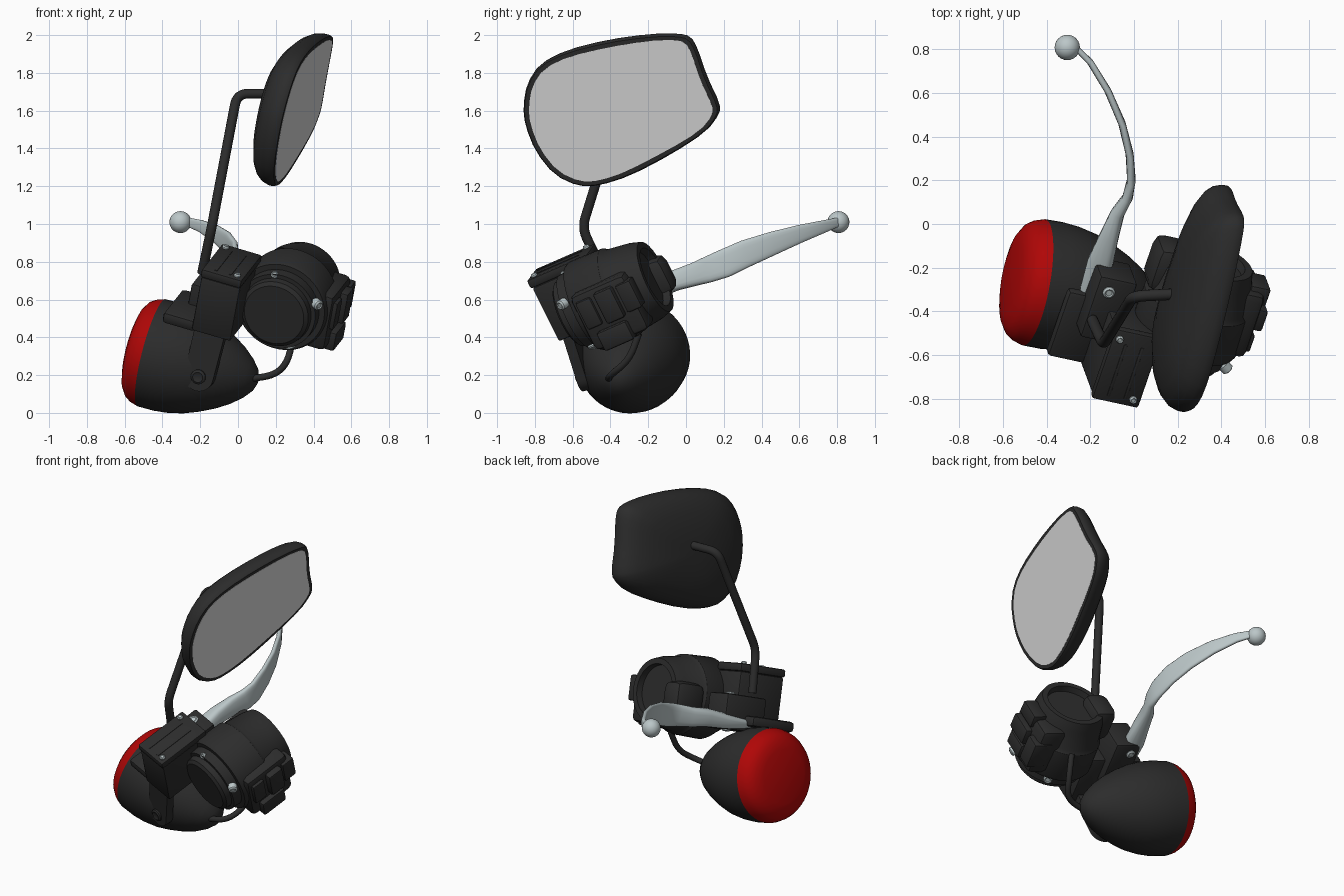
import bpy, bmesh, math
from mathutils import Vector, Matrix

if "Cube" in bpy.data.objects:
    bpy.data.objects.remove(bpy.data.objects["Cube"])


def material(name, r, g, b):
    m = bpy.data.materials.new(name)
    m.use_nodes = True
    m.diffuse_color = (r, g, b, 1)
    m.node_tree.nodes["Principled BSDF"].inputs["Base Color"].default_value = (r, g, b, 1)
    return m


BLACK = material("satin black", .025, .025, .025)
RED = material("red lens", .43, .002, .002)
STEEL = material("pale steel", .5, .57, .58)
GLASS = material("mirror grey", .73, .73, .73)

# Tilted frame shared by the bar clamp parts: V runs along the bar
V = Vector((.3, .87, .38)).normalized()
W = Vector((.18, -.39, .9))
W = (W - V * W.dot(V)).normalized()
U = V.cross(W)
BLOCK = Vector((-.19, -.8, .76))
BAR = Vector((.2, -.6, .53))


def at(origin, a, b, c):
    return origin + U * a + V * b + W * c


def finish(name, bm, mat, angle=35):
    bmesh.ops.recalc_face_normals(bm, faces=bm.faces)
    me = bpy.data.meshes.new(name)
    bm.to_mesh(me)
    bm.free()
    me.materials.append(mat)
    ob = bpy.data.objects.new(name, me)
    bpy.context.collection.objects.link(ob)
    bpy.ops.object.select_all(action='DESELECT')
    ob.select_set(True)
    bpy.context.view_layer.objects.active = ob
    bpy.ops.object.shade_smooth_by_angle(angle=math.radians(angle))


def loft(rings):
    """Skin a list of closed rings and cap both ends."""
    bm = bmesh.new()
    rows = [[bm.verts.new(p) for p in ring] for ring in rings]
    n = len(rows[0])
    for r0, r1 in zip(rows, rows[1:]):
        for i in range(n):
            j = (i + 1) % n
            bm.faces.new((r0[i], r0[j], r1[j], r1[i]))
    bm.faces.new(rows[0])
    bm.faces.new(rows[-1])
    return bm


def ellipse(centre, side, up, a, b, n, power=1):
    """Closed ring; a power below 1 squares it off."""
    def square(v):
        return math.copysign(abs(v) ** power, v)
    return [centre + side * a * square(math.cos(t)) + up * b * square(math.sin(t))
            for t in (math.tau * i / n for i in range(n))]


def lathe(origin, axis, profile, n=48):
    axis = axis.normalized()
    side = axis.orthogonal().normalized()
    up = axis.cross(side)
    return loft([ellipse(origin + axis * d, side, up, r, r, n) for d, r in profile])


def box(name, origin, a, b, c, bevel=.012):
    """Box in the tilted frame, given ranges along U, V and W."""
    bm = bmesh.new()
    mid = [sum(r) / 2 for r in (a, b, c)]
    size = [r[1] - r[0] for r in (a, b, c)]
    axes = Matrix((U, V, W)).transposed().to_4x4()
    bmesh.ops.create_cube(bm, size=1, matrix=Matrix.Translation(at(origin, *mid)) @ axes
                          @ Matrix.Diagonal((*size, 1)))
    bmesh.ops.bevel(bm, geom=bm.edges[:], offset=bevel, segments=2, affect='EDGES', profile=.5)
    finish(name, bm, BLACK)


def tube(name, points, radius, bend):
    """Round rod with short rounded bends at its corners."""
    pts = [Vector(p) for p in points]
    path = [pts[0]]
    for a, p, b in zip(pts, pts[1:], pts[2:]):
        ra, rb = (p + (q - p).normalized() * min(bend, (q - p).length / 2) for q in (a, b))
        path += [ra * (1 - t) ** 2 + p * 2 * t * (1 - t) + rb * t * t
                 for t in (i / 6 for i in range(7))]
    path.append(pts[-1])
    rings = []
    side = None
    for i, p in enumerate(path):
        d = (path[min(i + 1, len(path) - 1)] - path[max(i - 1, 0)]).normalized()
        side = d.orthogonal() if side is None else side - d * side.dot(d)
        side.normalize()
        rings.append(ellipse(p, side, d.cross(side), radius, radius, 14))
    finish(name, loft(rings), BLACK)


def bolt(name, origin, axis, mat=STEEL, r=.028):
    finish(name, lathe(origin - axis * .03, axis,
                       [(0, r), (.035, r), (.042, r * .7), (.038, r * .5)], 16), mat)


# Bullet turn signal with red lens
AXIS = Vector((.95, -.17, -.25)).normalized()
LENS = Vector((-.567, -.247, .347))
profile = [(0, .02), (.005, .17), (.02, .225), (.045, .262), (.075, .281), (.115, .293)]
finish("signal_lens", lathe(LENS, AXIS, profile), RED)
profile = [(.11, .285), (.115, .293), (.2, .294), (.28, .286), (.36, .268), (.44, .238),
           (.52, .2), (.59, .157), (.65, .107), (.69, .06), (.705, .02)]
finish("signal_housing", lathe(LENS, AXIS, profile), BLACK)

# Flat bracket arm carrying the signal, with rounded foot and bolt
foot, top = Vector((-.205, -.55, .195)), Vector((-.13, -.645, .5))
up = (top - foot).normalized()
side = (U - up * U.dot(up)).normalized()
normal = up.cross(side)
normal *= -math.copysign(1, normal.y)
outline = [foot + side * .08 * math.cos(t) - up * .08 * math.sin(t)
           for t in (math.pi * i / 12 for i in range(13))]
outline += [top - side * .085, top + side * .085]
finish("signal_bracket", loft([[p + normal * d for p in outline] for d in (-.04, .015)]), BLACK)
bolt("bracket_bolt", foot + normal * .02, normal, BLACK, .04)

# Reservoir block, lid and clamp
box("reservoir", BLOCK, (0, .22), (.008, .36), (-.37, -.05))
box("reservoir_lid", BLOCK, (-.003, .223), (0, .365), (-.05, 0))
for i in (0, 1):
    box(f"lid_rib_{i}", BLOCK, (.06 + i * .08, .075 + i * .08), (.03, .3), (-.01, .003), .002)
bolt("lid_bolt_front", at(BLOCK, .185, .04, .003), W, r=.018)
bolt("lid_bolt_rear", at(BLOCK, .03, .32, .003), W, r=.018)
box("bar_clamp", BLOCK, (-.09, .09), (.2, .52), (-.42, -.2), .015)
bolt("clamp_bolt", at(BLOCK, -.03, .45, -.2), W)
bolt("pivot_bolt", at(BLOCK, -.03, .45, -.42), -W)
box("lever_perch", BLOCK, (-.17, .02), (.02, .36), (-.385, -.32), .02)
box("clamp_bridge", BAR, (-.26, -.1), (.3, .53), (-.14, .07), .05)

# Switch housing around the bar
profile = [(-.03, .02), (-.03, .165), (-.015, .185), (.02, .19), (.02, .212), (.08, .215),
           (.08, .245), (.1, .255), (.29, .25), (.31, .235), (.44, .218), (.5, .2),
           (.5, .165), (.46, .16), (.46, .02)]
finish("switch_housing", lathe(BAR, V, profile), BLACK)
box("switch_pod", BAR, (.1, .275), (.1, .43), (-.2, .13), .035)
box("switch_rocker", BAR, (.2, .315), (.24, .35), (-.08, .1), .015)
box("switch_lower", BAR, (.18, .31), (.16, .34), (-.21, -.1), .015)
for i in range(2):
    box(f"switch_button_{i}", BAR, (.2, .295), (.125 + .24 * i, .215 + .24 * i), (-.07, .09), .012)
bolt("housing_bolt_side", at(BAR, .212, .03, .1), (U - V * .7).normalized())
bolt("housing_bolt_top", at(BAR, -.05, .03, .2), (W - V).normalized(), r=.02)
bolt("housing_bolt_under", at(BAR, .1, .05, -.19), (U - W * 1.9).normalized())

# Brake lever: x, y, z, half thickness, half height
stations = [(-.235, -.38, .565, .02, .022), (-.205, -.3, .595, .042, .03),
            (-.155, -.18, .645, .06, .045), (-.115, -.06, .7, .045, .055),
            (-.075, .05, .735, .032, .062), (-.03, .12, .76, .024, .07),
            (-.012, .2, .79, .019, .075), (-.02, .32, .845, .018, .072), (-.055, .46, .898, .017, .062),
            (-.12, .61, .95, .016, .047), (-.2, .74, .99, .015, .032), (-.28, .82, 1.015, .012, .022)]
rings = []
for i, s in enumerate(stations):
    a, b = stations[max(i - 1, 0)], stations[min(i + 1, len(stations) - 1)]
    d = (Vector(b[:3]) - Vector(a[:3])).normalized()
    side = d.cross(Vector((0, 0, 1))).normalized()
    rings.append(ellipse(Vector(s[:3]), side, side.cross(d), s[3], s[4], 20, .65))
finish("lever", loft(rings), STEEL, angle=50)
bm = bmesh.new()
bmesh.ops.create_uvsphere(bm, u_segments=24, v_segments=16, radius=.058,
                          matrix=Matrix.Translation((-.305, .807, 1.01)))
finish("lever_ball", bm, STEEL)

# Mirror: outline in (y, z), projected on a tilted plane
OUTLINE = [(-.865, 1.62), (-.845, 1.74), (-.78, 1.84), (-.64, 1.912), (-.42, 1.967), (-.2, 1.997),
           (-.05, 2.0), (.018, 1.985), (.055, 1.92), (.105, 1.77), (.172, 1.63), (.172, 1.575),
           (.105, 1.485), (-.08, 1.365), (-.3, 1.25), (-.46, 1.2), (-.57, 1.195), (-.7, 1.255),
           (-.8, 1.38), (-.855, 1.52)]
FACE = Vector((1, -.19, -.256)).normalized()


def on_plane(y, z):
    return Vector((.245 + .19 * (y + .85) + .256 * (z - 1.6), y, z))


# One corner-cutting pass rounds the outline
corners = [on_plane(*p) for p in OUTLINE]
rim = []
for p, q in zip(corners, corners[1:] + corners[:1]):
    rim += [p * .75 + q * .25, p * .25 + q * .75]
centre = on_plane(-.36, 1.6)


def mirror_ring(inset, depth):
    """Rim moved inward by a fixed distance and pushed back."""
    return [centre + (p - centre) * (1 - inset / (p - centre).length) - FACE * depth for p in rim]


def dome_ring(scale, depth):
    return [centre + (p - centre) * scale - FACE * depth for p in rim]


shell = [mirror_ring(.036, .006), mirror_ring(.032, 0), mirror_ring(.008, 0)]
shell += [dome_ring(*s) for s in [(1, .015), (1, .04), (.975, .078), (.92, .11), (.82, .14),
                                  (.65, .167), (.4, .187), (.15, .195)]]
finish("mirror_shell", loft(shell), BLACK, angle=50)
finish("mirror_glass", loft([mirror_ring(.032, .008), mirror_ring(.032, -.001)]), GLASS)

# Mirror stem and signal cable
tube("mirror_stem", [(-.19, -.44, .74), (-.14, -.55, .98), (-.005, -.33, 1.69), (.2, -.32, 1.69)],
     .026, .06)
tube("signal_cable", [(.06, -.41, .18), (.2, -.4, .2), (.27, -.3, .28), (.29, -.25, .42)], .018, .09)
